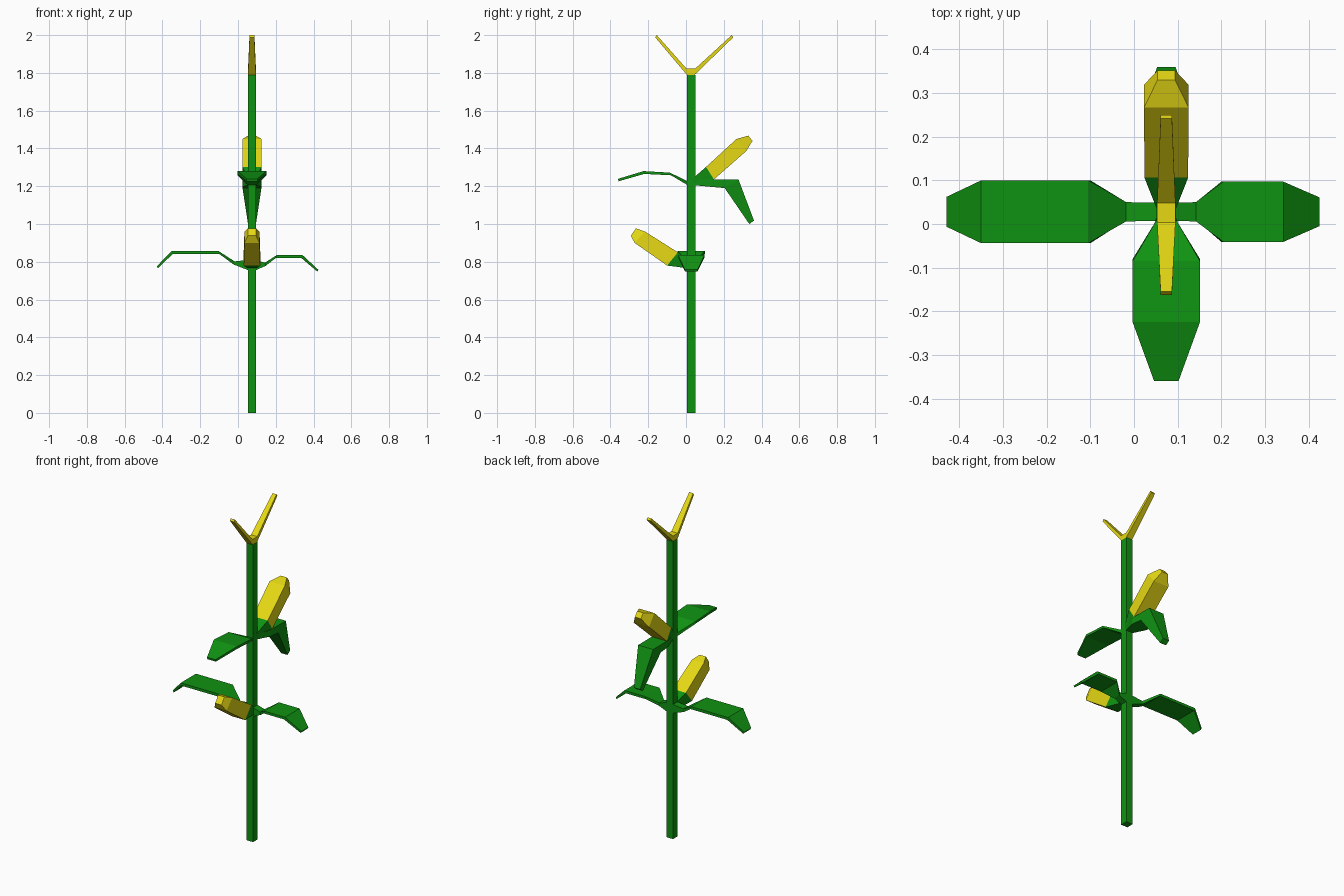
import bpy, bmesh

CX, CY = 0.074, 0.028      # stalk centre


def material(name, rgb):
    m = bpy.data.materials.new(name)
    m.diffuse_color = (*rgb, 1)
    return m


GREEN = material("leaf green", (0.005, 0.29, 0.006))
YELLOW = material("corn yellow", (0.79, 0.69, 0.007))


def loft(name, axis, sections, mat):
    """Four-sided loft along x or y.
    Section: (upper distance, upper z, lower distance, lower z, half width)."""
    bm = bmesh.new()
    rings = []
    for d1, z1, d2, z2, w in sections:
        ring = []
        for d, z, s in ((d1, z1, -w), (d1, z1, w), (d2, z2, w), (d2, z2, -w)):
            co = (d, CY + s, z) if axis == "x" else (CX + s, d, z)
            ring.append(bm.verts.new(co))
        rings.append(ring)
    for a, b in zip(rings, rings[1:]):
        for i in range(4):
            j = (i + 1) % 4
            bm.faces.new((a[i], a[j], b[j], b[i]))
    bm.faces.new(rings[0])
    bm.faces.new(rings[-1])
    bmesh.ops.recalc_face_normals(bm, faces=bm.faces)
    me = bpy.data.meshes.new(name)
    bm.to_mesh(me)
    bm.free()
    me.materials.append(mat)
    ob = bpy.data.objects.new(name, me)
    bpy.context.collection.objects.link(ob)
    return ob


# Stalk: square column
loft("stalk", "y", [(CY - 0.022, 0, CY + 0.022, 0, 0.022),
                    (CY - 0.022, 1.79, CY + 0.022, 1.79, 0.022)], GREEN)

# Tassel: two tapering branches on one V-shaped body
loft("tassel", "y", [(-0.155, 2.0, -0.163, 1.988, 0.013),
                     (0.003, 1.822, 0.006, 1.788, 0.021),
                     (0.048, 1.822, 0.044, 1.788, 0.021),
                     (0.242, 2.0, 0.25, 1.988, 0.013)], YELLOW)

# Lower pair of leaves
loft("lower_left_leaf", "x", [(0.055, 0.81, 0.055, 0.755, 0.021),
                              (-0.018, 0.802, -0.022, 0.785, 0.022),
                              (-0.105, 0.858, -0.10, 0.842, 0.072),
                              (-0.35, 0.858, -0.345, 0.842, 0.072),
                              (-0.43, 0.776, -0.424, 0.766, 0.034)], GREEN)
loft("lower_right_leaf", "x", [(0.093, 0.81, 0.093, 0.755, 0.021),
                               (0.142, 0.795, 0.146, 0.778, 0.022),
                               (0.205, 0.835, 0.20, 0.82, 0.069),
                               (0.342, 0.835, 0.335, 0.82, 0.069),
                               (0.425, 0.758, 0.42, 0.748, 0.033)], GREEN)

# Upper pair of leaves
loft("upper_front_leaf", "y", [(0.01, 1.225, 0.01, 1.205, 0.022),
                               (-0.085, 1.272, -0.08, 1.258, 0.077),
                               (-0.225, 1.28, -0.222, 1.265, 0.077),
                               (-0.36, 1.239, -0.357, 1.226, 0.028)], GREEN)
loft("upper_back_leaf", "y", [(0.045, 1.235, 0.045, 1.205, 0.022),
                              (0.13, 1.236, 0.13, 1.197, 0.05),
                              (0.278, 1.235, 0.205, 1.19, 0.05),
                              (0.36, 1.018, 0.335, 1.0, 0.021)], GREEN)

# Cobs, each with a flaring husk and a chamfered tip
loft("upper_husk", "y", [(0.035, 1.24, 0.045, 1.21, 0.022),
                         (0.106, 1.302, 0.148, 1.236, 0.05)], GREEN)
loft("upper_cob", "y", [(0.106, 1.302, 0.148, 1.236, 0.05),
                        (0.267, 1.45, 0.319, 1.386, 0.051),
                        (0.33, 1.468, 0.352, 1.44, 0.02)], YELLOW)
loft("lower_husk", "y", [(0.015, 0.81, 0.015, 0.765, 0.022),
                         (-0.043, 0.85, -0.10, 0.78, 0.044)], GREEN)
loft("lower_cob", "y", [(-0.043, 0.85, -0.10, 0.78, 0.044),
                        (-0.217, 0.96, -0.272, 0.90, 0.04),
                        (-0.265, 0.977, -0.292, 0.938, 0.021)], YELLOW)
